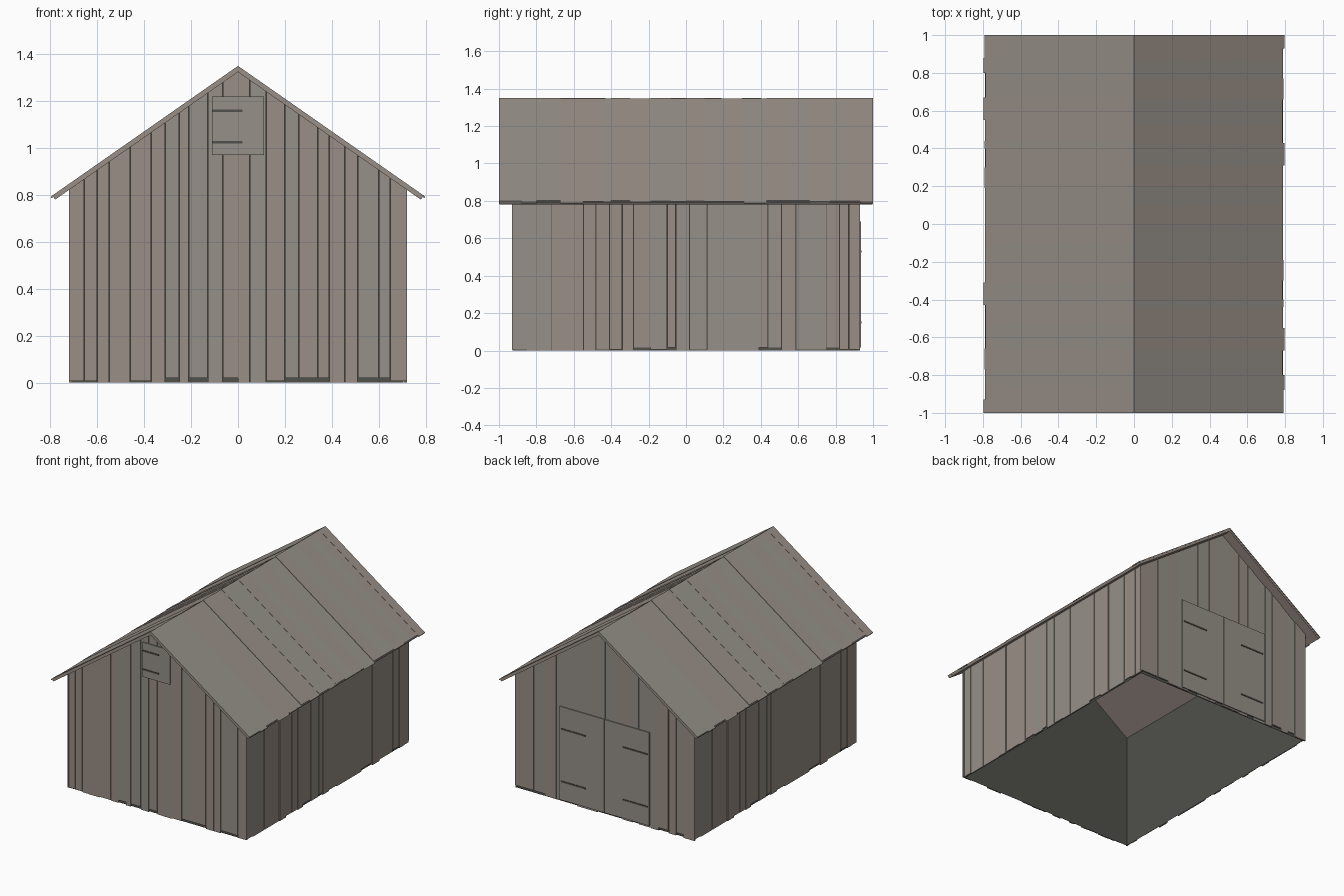
import bpy, bmesh, random
from mathutils import Vector

random.seed(4)
cube = bpy.data.objects.get("Cube")
if cube:
    bpy.data.objects.remove(cube)

HALF_X, HALF_Y, RIDGE, SLOPE = 0.72, 0.93, 1.325, 0.698


def material(name, rgb):
    m = bpy.data.materials.new(name)
    m.use_nodes = True
    m.diffuse_color = (*rgb, 1)
    bsdf = m.node_tree.nodes["Principled BSDF"]
    bsdf.inputs["Base Color"].default_value = (*rgb, 1)
    bsdf.inputs["Roughness"].default_value = 0.9
    return m


MATS = [material("weathered_grey", (0.305, 0.279, 0.246)),
        material("weathered_brown", (0.319, 0.271, 0.238)),
        material("dark_interior", (0.08, 0.082, 0.07))]
GREY, BROWN, DARK = range(3)


def prism(bm, pts, sweep, mat):
    """Solid made by sweeping a polygon along a vector."""
    a = [bm.verts.new(p) for p in pts]
    b = [bm.verts.new(Vector(p) + Vector(sweep)) for p in pts]
    faces = [bm.faces.new(a), bm.faces.new(b[::-1])]
    for i in range(len(a)):
        j = (i + 1) % len(a)
        faces.append(bm.faces.new((a[i], b[i], b[j], a[j])))
    for f in faces:
        f.material_index = mat


def finish(bm, name, solid=True):
    if solid:
        bmesh.ops.recalc_face_normals(bm, faces=bm.faces)
    mesh = bpy.data.meshes.new(name)
    bm.to_mesh(mesh)
    bm.free()
    for m in MATS:
        mesh.materials.append(m)
    ob = bpy.data.objects.new(name, mesh)
    bpy.context.collection.objects.link(ob)
    return ob


def under_roof(x):
    return RIDGE - SLOPE * abs(x) + 0.004


def wood(brown=0.5):
    return BROWN if random.random() < brown else GREY


# Dark lining behind the boards, open at the bottom
bm = bmesh.new()
lx, ly = HALF_X - 0.013, HALF_Y - 0.013
for s in (-1, 1):
    gable = [(-lx, 0), (lx, 0), (lx, under_roof(lx)), (0, under_roof(0)), (-lx, under_roof(lx))]
    f = [bm.faces.new([bm.verts.new((x, s * ly, z)) for x, z in gable])]
    side = [(-ly, 0), (ly, 0), (ly, under_roof(lx)), (-ly, under_roof(lx))]
    f.append(bm.faces.new([bm.verts.new((s * lx, y, z)) for y, z in side]))
    for face in f:
        face.material_index = DARK
finish(bm, "wall_lining", solid=False)


# Gable boards, cut to the roof slope
def gable_wall(name, cuts, s):
    bm = bmesh.new()
    for x0, x1 in zip(cuts, cuts[1:]):
        depth = random.choice((0.007, 0.009, 0.012))
        base = random.choice((0, 0.006, 0.02))
        a, b = x0 + 0.001, x1 - 0.001
        if x0 == cuts[0]:
            a = x0
        if x1 == cuts[-1]:
            b = x1
        y = s * (HALF_Y - 0.012)
        pts = [(a, y, base), (b, y, base), (b, y, under_roof(b)), (a, y, under_roof(a))]
        prism(bm, pts, (0, s * depth, 0), wood())
    finish(bm, name)


gable_wall("front_boards", [-.72, -.655, -.6, -.55, -.46, -.37, -.31, -.25, -.21, -.13, -.065, 0,
                            .05, .12, .2, .26, .34, .39, .455, .51, .6, .65, .72], -1)
gable_wall("back_boards", [-.72, -.63, -.57, -.51, -.43, -.37, -.27, -.22, -.14, -.09, 0,
                           .06, .12, .22, .3, .39, .48, .57, .72], 1)


# Side boards; the two long walls match by a half turn
def side_wall(name, cuts, s):
    bm = bmesh.new()
    rng = random.Random(8)
    for y0, y1 in zip(cuts, cuts[1:]):
        depth = rng.choice((0.007, 0.009, 0.012))
        base = rng.choice((0, 0.006, 0.016))
        mat = BROWN if rng.random() < 0.6 else GREY
        x, top = s * (HALF_X - 0.012), under_roof(HALF_X)
        a, b = s * (y0 + 0.001), s * (y1 - 0.001)
        prism(bm, [(x, a, base), (x, b, base), (x, b, top), (x, a, top)],
              (s * depth, 0, 0), mat)
    finish(bm, name)


SIDE = [-.93, -.85, -.72, -.55, -.48, -.41, -.34, -.28, -.19, -.1, -.055, .02, .11, .19,
        .39, .44, .51, .59, .75, .82, .87, .93]
side_wall("left_boards", SIDE, 1)
side_wall("right_boards", SIDE, -1)

# Roof deck: one folded sheet
bm = bmesh.new()
ex, t = 0.78, 0.018
deck = [(0, RIDGE), (ex, RIDGE - SLOPE * ex), (ex + .009, RIDGE - SLOPE * (ex + .009) + t),
        (0, RIDGE + t), (-ex - .009, RIDGE - SLOPE * (ex + .009) + t), (-ex, RIDGE - SLOPE * ex)]
prism(bm, [(x, -0.998, z) for x, z in deck], (0, 1.996, 0), BROWN)
finish(bm, "roof_deck")


# Roof boards running down each slope
def roof_slope(name, cuts, s):
    bm = bmesh.new()
    rng = random.Random(5)
    for y0, y1 in zip(cuts, cuts[1:]):
        rise = rng.choice((0.005, 0.007, 0.009))
        end = rng.choice((0.787, 0.792, 0.798))
        mat = BROWN if rng.random() < 0.5 else GREY
        low = RIDGE + t - 0.001
        pts = [(0, low), (end - .003, low - SLOPE * (end - .003)),
               (end, low + rise - SLOPE * end), (0, low + rise)]
        prism(bm, [(s * x, s * y0, z) for x, z in pts], (0, s * (y1 - y0), 0), mat)
    finish(bm, name)


ROOF = [-1, -.88, -.8, -.67, -.55, -.44, -.4, -.3, -.19, -.08, 0, .1, .2, .31,
        .43, .53, .66, .77, .86, .93, 1]
roof_slope("left_roof_boards", ROOF, 1)
roof_slope("right_roof_boards", ROOF, -1)


# Doors and hatch as thin panels with dark strap hinges
def panel(name, x0, x1, z0, z1, s, lift, mat):
    bm = bmesh.new()
    y = s * (HALF_Y - 0.002 + lift)
    prism(bm, [(x0, y, z0), (x1, y, z0), (x1, y, z1), (x0, y, z1)], (0, s * 0.007, 0), mat)
    finish(bm, name)


panel("loft_hatch", -.11, .11, .97, 1.22, -1, 0, GREY)
for z in (1.025, 1.16):
    panel("hatch_hinge", -.11, .02, z - .005, z + .005, -1, .004, DARK)
for side, name in ((-1, "right"), (1, "left")):
    x0, x1 = sorted((side * .002, side * .36))
    panel(name + "_door", x0, x1, .015, .69, 1, 0, GREY)
    h0, h1 = sorted((side * .15, side * .345))
    for z in (.15, .53):
        panel(name + "_door_hinge", h0, h1, z - .005, z + .005, 1, .004, DARK)
